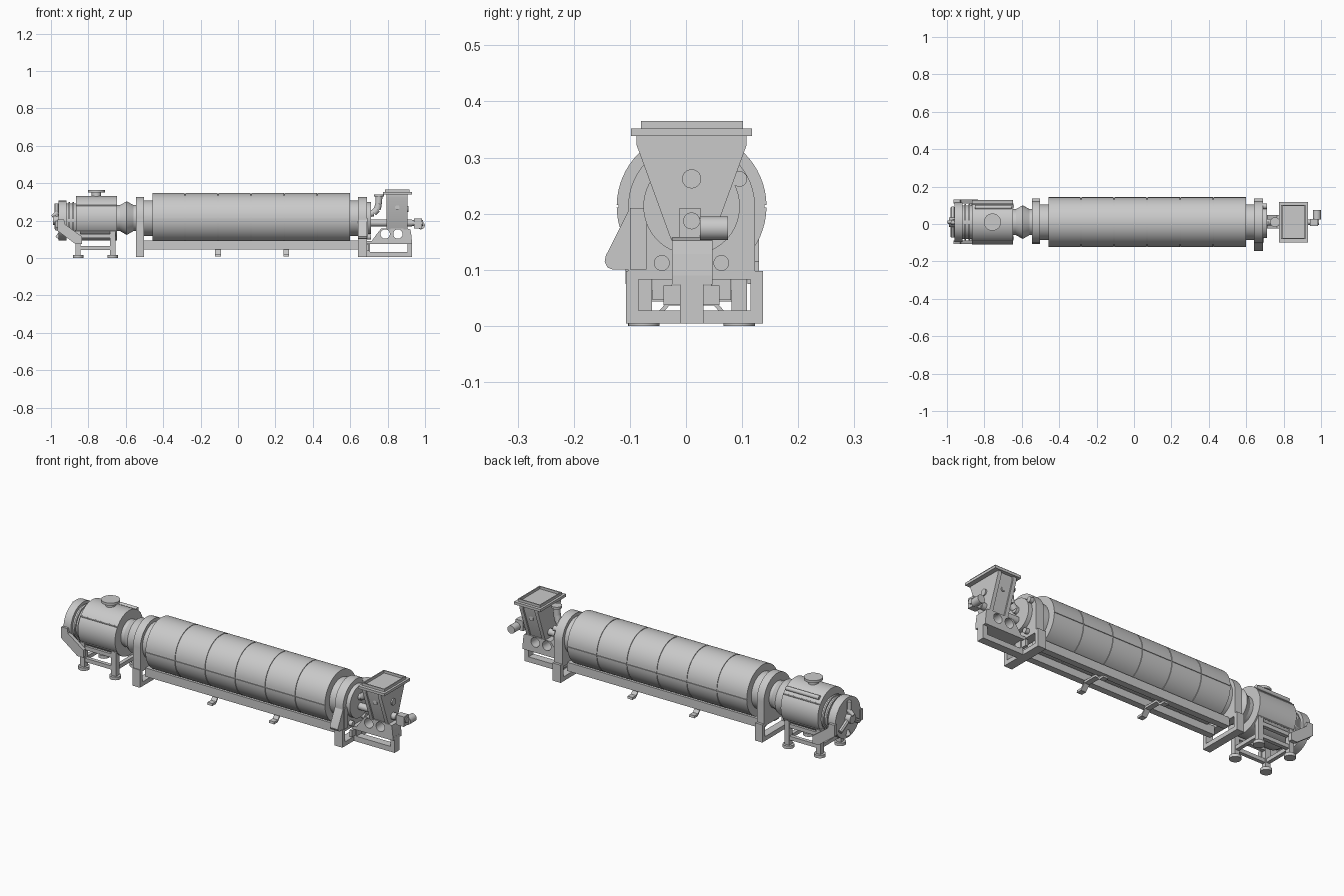
import bpy, bmesh, math
from mathutils import Vector

if "Cube" in bpy.data.objects:
    bpy.data.objects.remove(bpy.data.objects["Cube"], do_unlink=True)

grey = bpy.data.materials.new("machine grey")
grey.use_nodes = True
grey.diffuse_color = (0.59, 0.59, 0.59, 1)
grey.node_tree.nodes["Principled BSDF"].inputs["Base Color"].default_value = (0.59, 0.59, 0.59, 1)

CY, CZ = 0.01, 0.213      # drum axis


def finish(name, bm):
    bmesh.ops.recalc_face_normals(bm, faces=bm.faces)
    mesh = bpy.data.meshes.new(name)
    bm.to_mesh(mesh)
    bm.free()
    mesh.materials.append(grey)
    ob = bpy.data.objects.new(name, mesh)
    bpy.context.collection.objects.link(ob)
    bpy.ops.object.select_all(action="DESELECT")
    ob.select_set(True)
    bpy.context.view_layer.objects.active = ob
    bpy.ops.object.shade_smooth_by_angle(angle=math.radians(30))


def box(name, x, y, z):
    bm = bmesh.new()
    bmesh.ops.create_cube(bm, size=1)
    for v in bm.verts:
        v.co = [(a + b) / 2 + c * (b - a) for (a, b), c in zip((x, y, z), v.co)]
    finish(name, bm)


def prism(name, pts, axis, a, b):
    """Extrude a 2D outline along x (points are y, z) or y (points are x, z)."""
    bm = bmesh.new()
    put = (lambda p: (a, *p)) if axis == "x" else (lambda p: (p[0], a, p[1]))
    face = bm.faces.new([bm.verts.new(put(p)) for p in pts])
    out = bmesh.ops.extrude_face_region(bm, geom=[face])["geom"]
    shift = Vector((b - a, 0, 0) if axis == "x" else (0, b - a, 0))
    bmesh.ops.translate(bm, vec=shift, verts=[v for v in out if isinstance(v, bmesh.types.BMVert)])
    finish(name, bm)


def rod(name, start, end, r, r2=None, n=32):
    bm = bmesh.new()
    bmesh.ops.create_cone(bm, cap_ends=True, segments=n, radius1=r,
                          radius2=r if r2 is None else r2, depth=1)
    p, q = Vector(start), Vector(end)
    turn = (q - p).to_track_quat("Z", "Y")
    for v in bm.verts:
        v.co = turn @ Vector((v.co.x, v.co.y, v.co.z * (q - p).length)) + (p + q) / 2
    finish(name, bm)


def ring(name, x0, x1, r, r2=None, cz=CZ):
    rod(name, (x0, CY, cz), (x1, CY, cz), r, r2, 64)


def arc(r, a, b, cu=CY, cv=CZ, n=32):
    steps = [math.radians(a + (b - a) * i / n) for i in range(n + 1)]
    return [(cu + r * math.cos(t), cv + r * math.sin(t)) for t in steps]


# Drum: inner core with six pairs of half-shell panels
ring("drum_core", -0.458, 0.598, 0.13)
step = 1.06 / 6
for i in range(6):
    x = -0.46 + step * i
    for side, a in (("upper", 1), ("lower", 181)):
        prism(f"drum_{side}_panel_{i + 1}", arc(0.1335, a, a + 178) + arc(0.128, a + 178, a),
              "x", x + 0.002, x + step - 0.002)
ring("drum_neck_left", -0.51, -0.455, 0.095)
ring("drum_neck_right", 0.595, 0.65, 0.095)

# End supports: arch housing, legs and sill
for side, x0, x1 in (("left", -0.545, -0.503), ("right", 0.642, 0.69)):
    prism(f"{side}_arch", arc(0.113, 0, 180) + [(CY - 0.113, 0.085), (CY + 0.113, 0.085)], "x", x0, x1)
    for leg, y in (("front", -0.107), ("back", 0.115)):
        box(f"{side}_support_{leg}_leg", (x0, x1), (y, y + 0.022), (0.004, 0.098))
    box(f"{side}_support_sill", (x0, x1), (-0.107, 0.137), (0.004, 0.027))
    box(f"{side}_support_header", (x0, x1), (-0.107, 0.137), (0.083, 0.098))

# Long base rails tucked under the drum, with bent strap feet
for side, y in (("front", -0.06), ("back", 0.045)):
    box(f"{side}_base_rail", (-0.505, 0.645), (y, y + 0.035), (0.046, 0.092))
strap = [(-0.085, 0.008), (-0.055, 0.008), (-0.03, 0.036)]
strap += [(2 * CY - y, z) for y, z in reversed(strap)]
strap += [(CY + (y - CY) * 0.98, z + 0.012) for y, z in reversed(strap)]
for i, x in enumerate((-0.107, 0.257)):
    prism(f"strap_foot_{i + 1}", strap, "x", x - 0.015, x + 0.015)

# Drive guard on the front of the right support
prism("drive_guard", [(-0.07, 0.1), (-0.13, 0.1), (-0.14, 0.104), (-0.145, 0.114),
                      (-0.143, 0.125), (-0.1, 0.21), (-0.07, 0.21)], "x", 0.642, 0.69)
box("drive_guard_cover", (0.69, 0.696), (-0.1, -0.07), (0.1, 0.21))

# Feed end cover, rollers and inlet elbow
ring("feed_end_cover", 0.69, 0.712, 0.086)
for i, (y, z) in enumerate(((-0.043, 0.112), (0.063, 0.112), (0.095, 0.262))):
    rod(f"support_roller_{i + 1}", (0.68, y, z), (0.71, y, z), 0.014)
path = [(0.69, 0.235), (0.725, 0.24), (0.745, 0.26), (0.752, 0.29), (0.754, 0.33)]
for i in range(len(path) - 1):
    (xa, za), (xb, zb) = path[i:i + 2]
    rod(f"inlet_elbow_{i + 1}", (xa, CY, za), (xb, CY, zb), 0.018)
rod("inlet_flange", (0.754, CY, 0.328), (0.754, CY, 0.34), 0.026)
rod("feed_screw_tube", (0.69, CY, 0.187), (0.93, CY, 0.187), 0.018)

# Narrow feeder stand
for i, (x0, x1) in enumerate(((0.69, 0.705), (0.905, 0.93))):
    box(f"feeder_stand_post_{i + 1}", (x0, x1), (-0.011, 0.031), (0.004, 0.085))
box("feeder_stand_sill", (0.69, 0.93), (-0.011, 0.031), (0.004, 0.032))
box("feeder_stand_header", (0.69, 0.93), (-0.025, 0.047), (0.074, 0.09))
box("feeder_stand_bracket", (0.685, 0.7), (-0.04, 0.06), (0.037, 0.072))

# Feeder body: two halves that meet around a pair of round holes
HZ, HR = 0.128, 0.025
lower = [(0.713, 0.088), (0.93, 0.088), (0.926, HZ)]
upper = [(0.742, HZ)]
for x in (0.787, 0.855):
    upper += arc(HR, 180, 0, x, HZ)
for x in (0.855, 0.787):
    lower += arc(HR, 360, 180, x, HZ)
prism("feeder_body_lower", lower + [(0.742, HZ)], "y", -0.025, 0.047)
prism("feeder_body_upper", upper + [(0.926, HZ), (0.922, 0.152), (0.905, 0.157), (0.765, 0.157)],
      "y", -0.025, 0.047)


# Hopper with raised edge frames and an open rim
def funnel(grow):
    w, b = 0.098 + grow, 0.036 + grow
    return [(CY - b, 0.152), (CY + b, 0.152), (CY + w, 0.322),
            (CY + w, 0.34), (CY - w, 0.34), (CY - w, 0.322)]


prism("hopper", funnel(-0.008), "x", 0.8, 0.9)
prism("hopper_left_edge", funnel(0), "x", 0.795, 0.815)
prism("hopper_right_edge", funnel(0), "x", 0.885, 0.905)
box("hopper_flange", (0.775, 0.93), (-0.098, 0.118), (0.338, 0.352))
for i, y in enumerate((-0.08, 0.096)):
    box(f"hopper_rim_side_{i + 1}", (0.787, 0.918), (y, y + 0.006), (0.35, 0.365))
for i, x in enumerate((0.787, 0.912)):
    box(f"hopper_rim_end_{i + 1}", (x, x + 0.006), (-0.08, 0.102), (0.35, 0.365))
rod("hopper_level_port", (0.89, CY, 0.262), (0.912, CY, 0.262), 0.017)
rod("hopper_knob", (0.852, CY - 0.075, 0.27), (0.852, CY + 0.075, 0.27), 0.012)

# Feeder gearbox and motor
rod("gearbox_neck", (0.9, CY, 0.187), (0.955, CY, 0.187), 0.015)
box("gearbox", (0.94, 0.985), (-0.012, 0.026), (0.157, 0.21))
rod("gearbox_cap", (0.98, CY, 0.187), (0.99, CY, 0.187), 0.015)
rod("feeder_motor", (0.978, 0.025, 0.174), (0.978, 0.075, 0.174), 0.021)

# Bellows between the drum and the burner chamber
for i, (x0, x1, ra, rb) in enumerate(((-0.66, -0.63, 0.07, 0.07), (-0.63, -0.595, 0.07, 0.09),
                                      (-0.595, -0.56, 0.09, 0.07), (-0.56, -0.535, 0.07, 0.07))):
    ring(f"bellows_{i + 1}", x0, x1, ra, rb)

# Burner chamber, seam ribs, side bar and stack
ring("burner_chamber", -0.866, -0.648, 0.119)
for i, a in enumerate((35, 145, 215, 325)):
    t = math.radians(a)
    p = (CY + 0.118 * math.cos(t), CZ + 0.118 * math.sin(t))
    rod(f"chamber_rib_{i + 1}", (-0.866, *p), (-0.648, *p), 0.004, n=8)
rod("chamber_side_bar", (-0.85, 0.09, 0.306), (-0.655, 0.09, 0.306), 0.011)
rod("stack_neck", (-0.757, CY, 0.32), (-0.757, CY, 0.352), 0.025)
rod("stack_flange", (-0.757, CY, 0.35), (-0.757, CY, 0.363), 0.046)

# Burner head with stepped rings and a door latch
EZ = 0.2
ring("burner_throat", -0.93, -0.86, 0.09, cz=EZ)
for i, x in enumerate((-0.905, -0.885)):
    ring(f"throat_ring_{i + 1}", x, x + 0.008, 0.098, cz=EZ)
ring("burner_door", -0.96, -0.917, 0.106, cz=EZ)
ring("door_hub", -0.99, -0.96, 0.025, cz=EZ)
for i in range(3):
    t = math.radians(90 + 120 * i)
    y, z = math.cos(t), math.sin(t)
    rod(f"door_latch_arm_{i + 1}", (-0.969, CY, EZ), (-0.969, CY + 0.09 * y, EZ + 0.09 * z), 0.011, n=12)
rod("burner_nozzle", (-0.962, CY, 0.245), (-0.993, CY, 0.22), 0.014, 0.009)
rod("burner_lever", (-0.94, CY, 0.14), (-0.965, CY, 0.105), 0.014)

# Burner stand: legs, feet, beams and door brackets
for side, y in (("front", -0.075), ("back", 0.095)):
    for end, x in (("outer", -0.855), ("inner", -0.67)):
        box(f"burner_{side}_{end}_leg", (x - 0.014, x + 0.014), (y - 0.014, y + 0.014), (0.01, 0.15))
        rod(f"burner_{side}_{end}_foot", (x, y, 0), (x, y, 0.016), 0.028)
    for level, z in (("lower", 0.043), ("upper", 0.107)):
        box(f"burner_{side}_{level}_beam", (-0.855, -0.67), (y - 0.01, y + 0.01), (z, z + 0.02))
for end, x in (("outer", -0.855), ("inner", -0.67)):
    box(f"burner_{end}_cross_beam", (x - 0.01, x + 0.01), (-0.075, 0.095), (0.043, 0.063))
for side, y in (("front", -0.108), ("back", 0.11)):
    prism(f"{side}_door_bracket", [(-0.965, 0.205), (-0.93, 0.205), (-0.925, 0.18), (-0.835, 0.115),
                                   (-0.835, 0.075), (-0.87, 0.075), (-0.965, 0.145)], "y", y, y + 0.02)
